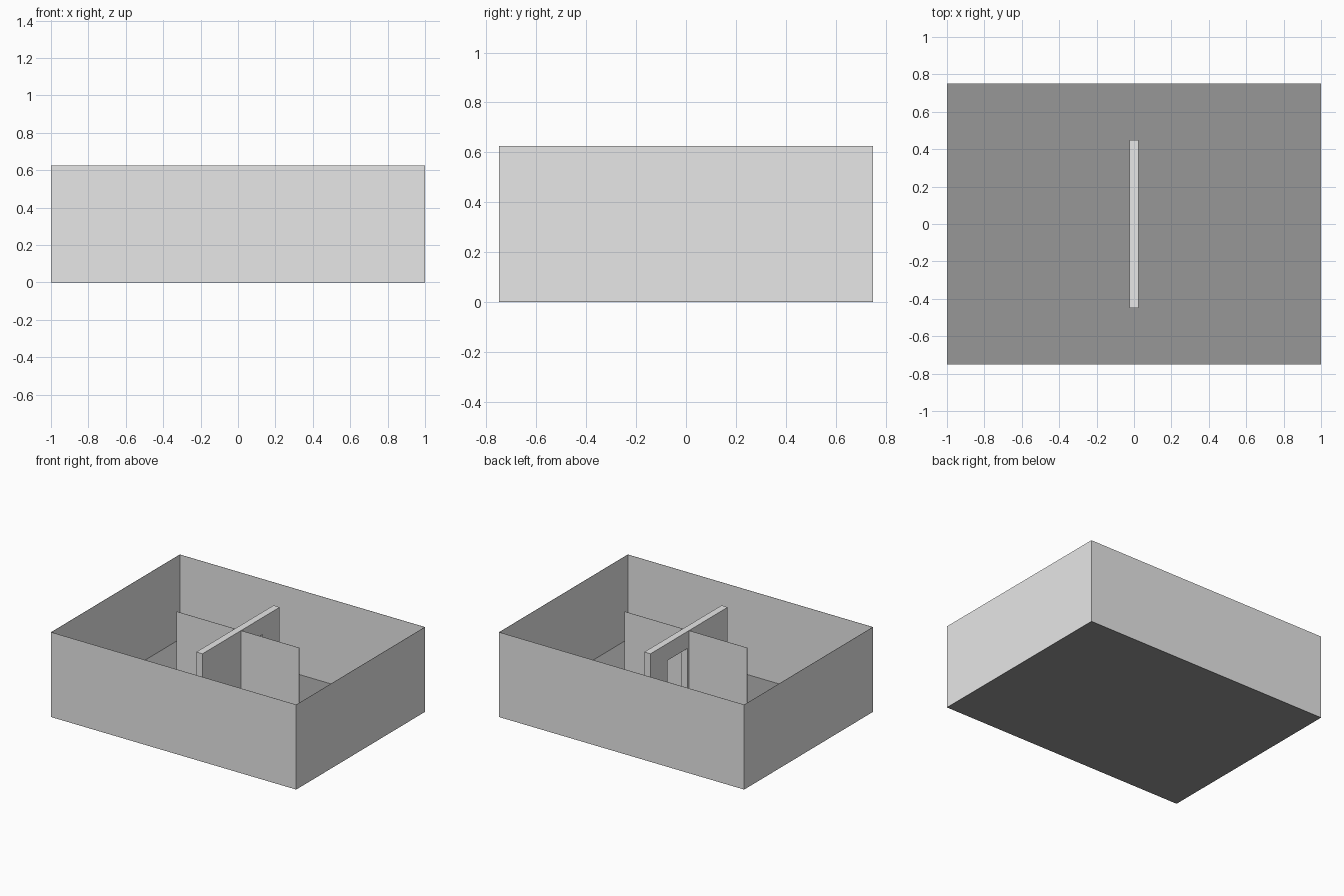
import bpy

cube = bpy.data.objects.get("Cube")
if cube:
    bpy.data.objects.remove(cube, do_unlink=True)


def material(name, value):
    mat = bpy.data.materials.new(name)
    mat.use_nodes = True
    colour = (value, value, value, 1)
    mat.diffuse_color = colour
    mat.node_tree.nodes["Principled BSDF"].inputs["Base Color"].default_value = colour
    return mat


WALL = material("pale grey wall", 0.8)
FLOOR = material("dark grey floor", 0.31)
L, W, H = 1.0, 0.75, 0.625   # half length, half width, wall height
T = 0.002                    # thin sheet thickness


def box(name, x, y, z, mat):
    """Box spanning the given (low, high) ranges."""
    bpy.ops.mesh.primitive_cube_add(size=1, location=[sum(r) / 2 for r in (x, y, z)])
    ob = bpy.context.object
    ob.name = name
    ob.scale = [r[1] - r[0] for r in (x, y, z)]
    bpy.ops.object.transform_apply(location=False, rotation=False, scale=True)
    ob.data.materials.append(mat)
    return ob


# Floor and thin outer walls
box("floor", (-L, L), (-W, W), (0, T), FLOOR)
box("front_wall", (-L, L), (-W, -W + T), (T, H), WALL)
box("back_wall", (-L, L), (W - T, W), (T, H), WALL)
box("right_wall", (-L, -L + T), (-W + T, W - T), (T, H), WALL)
box("left_wall", (L - T, L), (-W + T, W - T), (T, H), WALL)

# Thick central wall with a doorway
divider = box("central_wall", (-0.025, 0.025), (-0.45, 0.45), (T, H), WALL)
cutter = box("doorway_cutter", (-0.1, 0.1), (0.02, 0.25), (-0.1, 0.5), WALL)
cutter.hide_render = True
cutter.hide_viewport = True
cut = divider.modifiers.new("doorway", "BOOLEAN")
cut.object = cutter
cut.solver = "EXACT"

# Thin cross panels on both sides of the central wall
for side, name in ((-1, "right_panel"), (1, "left_panel")):
    x = sorted((side * 0.025, side * 0.5))
    box(name, x, (-T / 2, T / 2), (T, H), WALL)
